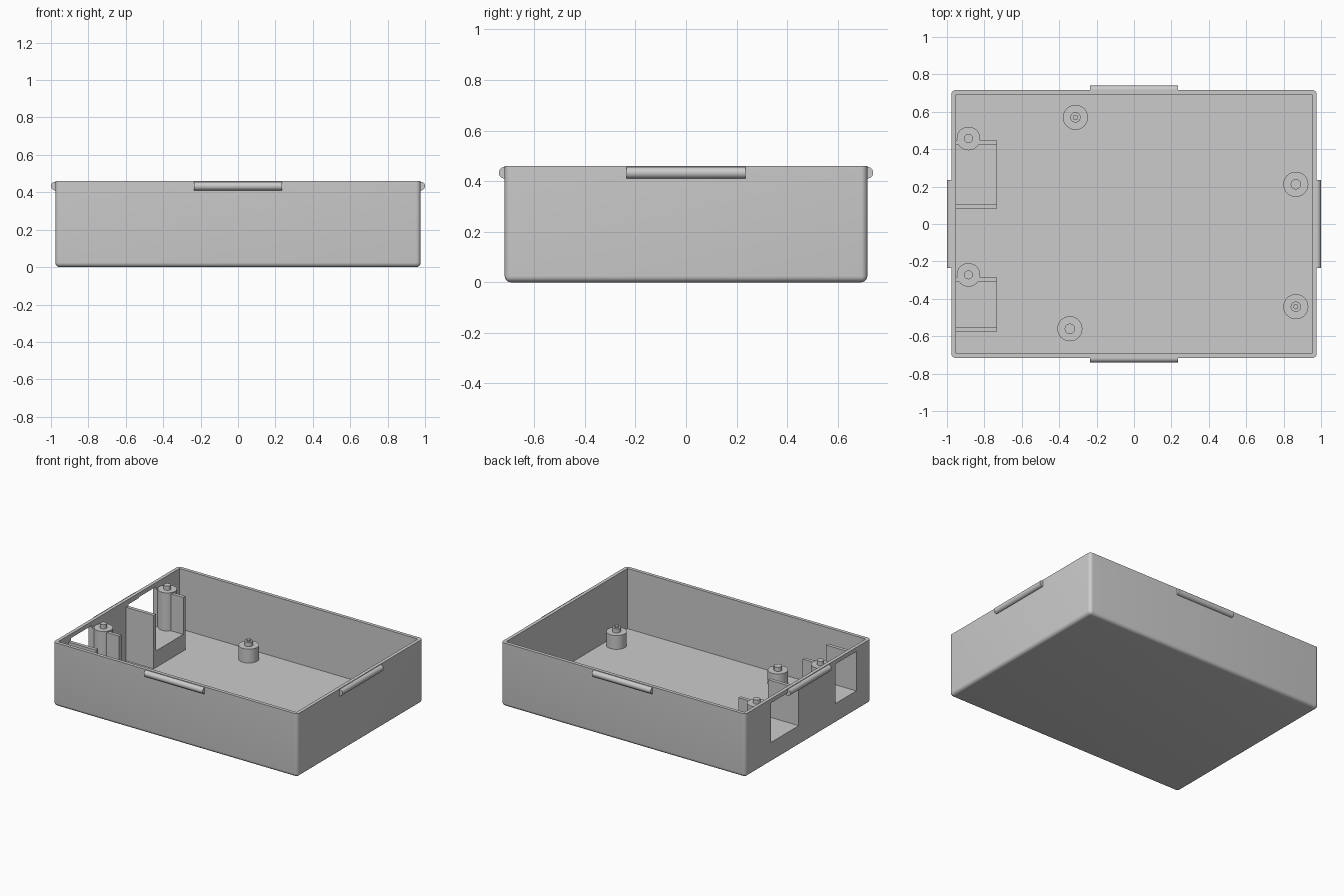
import bpy
import bmesh
import math
from mathutils import Matrix, Vector

if "Cube" in bpy.data.objects:
    bpy.data.objects.remove(bpy.data.objects["Cube"], do_unlink=True)

GREY = (0.6, 0.6, 0.6, 1)
plastic = bpy.data.materials.new("grey plastic")
plastic.use_nodes = True
plastic.diffuse_color = GREY
plastic.node_tree.nodes["Principled BSDF"].inputs["Base Color"].default_value = GREY

HALF_X, HALF_Y, HEIGHT = 0.977, 0.717, 0.46
WALL, FLOOR = 0.025, 0.025
IN_X, IN_Y = HALF_X - WALL, HALF_Y - WALL


def finish(name, bm):
    bmesh.ops.recalc_face_normals(bm, faces=bm.faces[:])
    mesh = bpy.data.meshes.new(name)
    bm.to_mesh(mesh)
    bm.free()
    mesh.materials.append(plastic)
    obj = bpy.data.objects.new(name, mesh)
    bpy.context.collection.objects.link(obj)
    return obj


def smooth(obj):
    bpy.ops.object.select_all(action='DESELECT')
    obj.select_set(True)
    bpy.context.view_layer.objects.active = obj
    bpy.ops.object.shade_smooth_by_angle(angle=math.radians(35))


def add_box(bm, low, high):
    low, high = Vector(low), Vector(high)
    size = Matrix.Diagonal((*(high - low), 1))
    bmesh.ops.create_cube(bm, size=1, matrix=Matrix.Translation((low + high) / 2) @ size)


def add_cylinder(bm, x, y, bottom, top, radius, sides):
    bmesh.ops.create_cone(bm, cap_ends=True, segments=sides, radius1=radius, radius2=radius,
                          depth=top - bottom,
                          matrix=Matrix.Translation((x, y, (bottom + top) / 2)))


def cut(obj, low, high):
    bm = bmesh.new()
    add_box(bm, low, high)
    cutter = finish("cutter", bm)
    cutter.hide_render = True
    mod = obj.modifiers.new("cut", 'BOOLEAN')
    mod.operation, mod.solver, mod.object = 'DIFFERENCE', 'EXACT', cutter
    bpy.ops.object.select_all(action='DESELECT')
    bpy.context.view_layer.objects.active = obj
    obj.select_set(True)
    bpy.ops.object.modifier_apply(modifier=mod.name)
    bpy.data.objects.remove(cutter, do_unlink=True)


# Tray with rounded outer corners and bottom edge
bm = bmesh.new()
add_box(bm, (-HALF_X, -HALF_Y, 0), (HALF_X, HALF_Y, HEIGHT))
rounded = [e for e in bm.edges if min(v.co.z for v in e.verts) < 0.01]
bmesh.ops.bevel(bm, geom=rounded, offset=0.025, segments=6, profile=0.5, affect='EDGES')
tray = finish("tray", bm)
cut(tray, (-IN_X, -IN_Y, FLOOR), (IN_X, IN_Y, 1))

# Socket windows in the side wall, each lined by a U-shaped channel
SILL, WINDOW_TOP, CHANNEL_TOP, CHANNEL_END, LINER = 0.145, 0.43, 0.412, -0.733, 0.025
for name, y0, y1 in (("rear", 0.083, 0.447), ("front", -0.575, -0.285)):
    cut(tray, (-1.1, y0 + LINER, SILL), (-IN_X + 0.01, y1 - LINER, WINDOW_TOP))
    bm = bmesh.new()
    start = -IN_X - 0.002
    profile = [(y0, FLOOR), (y1, FLOOR), (y1, CHANNEL_TOP), (y1 - LINER, CHANNEL_TOP),
               (y1 - LINER, SILL), (y0 + LINER, SILL), (y0 + LINER, CHANNEL_TOP), (y0, CHANNEL_TOP)]
    face = bm.faces.new([bm.verts.new((start, y, z)) for y, z in profile])
    ext = bmesh.ops.extrude_face_region(bm, geom=[face])
    moved = [v for v in ext["geom"] if isinstance(v, bmesh.types.BMVert)]
    bmesh.ops.translate(bm, verts=moved, vec=(CHANNEL_END - start, 0, 0))
    finish(name + "_socket_channel", bm)
smooth(tray)

# Mounting posts with locating pins; some pins carry a smaller tip
posts = (
    ("rear_tall_post", -0.885, 0.457, 0.42, 0.024, False),
    ("front_tall_post", -0.885, -0.272, 0.42, 0.024, False),
    ("rear_post", -0.313, 0.57, 0.125, 0.028, True),
    ("front_post", -0.343, -0.56, 0.125, 0.028, False),
    ("left_rear_post", 0.865, 0.212, 0.125, 0.028, False),
    ("left_front_post", 0.865, -0.442, 0.125, 0.028, True),
)
for name, x, y, top, pin, tipped in posts:
    bm = bmesh.new()
    add_cylinder(bm, x, y, FLOOR - 0.005, top, 0.067 if top < 0.2 else 0.063, 32)
    add_cylinder(bm, x, y, top - 0.005, top + 0.03, pin, 12)
    if tipped:
        add_cylinder(bm, x, y, top + 0.025, top + 0.042, 0.014, 8)
    smooth(finish(name, bm))

# Snap ridges, one centred on each outer wall
for i, name in enumerate(("left", "back", "right", "front")):
    angle = i * math.pi / 2
    reach = HALF_X if i % 2 == 0 else HALF_Y
    bm = bmesh.new()
    bmesh.ops.create_cone(bm, cap_ends=True, segments=24, radius1=0.023, radius2=0.023, depth=0.47,
                          matrix=Matrix.Rotation(angle, 4, 'Z')
                          @ Matrix.Translation((reach, 0, 0.433))
                          @ Matrix.Rotation(math.pi / 2, 4, 'X'))
    smooth(finish(name + "_snap_ridge", bm))
